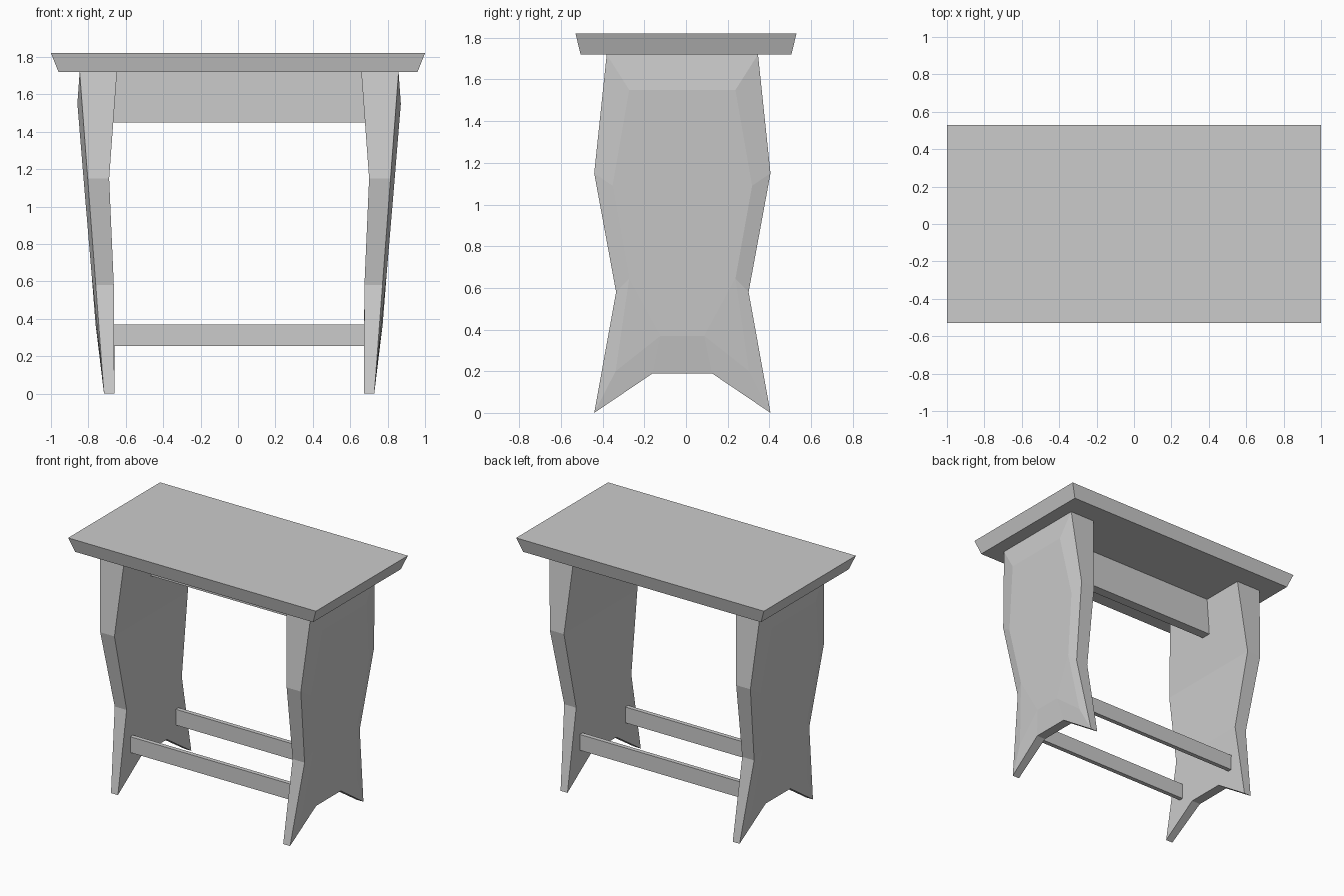
import bpy, bmesh

if "Cube" in bpy.data.objects:
    bpy.data.objects.remove(bpy.data.objects["Cube"])

CX, CY = 0.006, -0.0175   # centre of the understructure


def make_object(name, bm):
    bmesh.ops.recalc_face_normals(bm, faces=bm.faces)
    mesh = bpy.data.meshes.new(name)
    bm.to_mesh(mesh)
    bm.free()
    ob = bpy.data.objects.new(name, mesh)
    bpy.context.collection.objects.link(ob)
    return ob


def box(name, x, y, z0, z1, half_t, top_x=None):
    """Board along x; the top may be wider than the bottom."""
    bm = bmesh.new()
    bmesh.ops.create_cube(bm, size=2)
    for v in bm.verts:
        top = v.co.z > 0
        v.co = (CX + v.co.x * (top_x if top and top_x else x),
                y + v.co.y * half_t, z1 if top else z0)
    return make_object(name, bm)


# Table top with undercut edges
bm = bmesh.new()
bmesh.ops.create_cube(bm, size=2)
for v in bm.verts:
    top = v.co.z > 0
    v.co = (v.co.x * (1.0 if top else 0.96),
            v.co.y * (0.53 if top else 0.506), 1.82 if top else 1.72)
make_object("table_top", bm)

# Half profile of a side panel, top to bottom: top, hip, waist, foot, arch
EDGE = [(0.363, 1.72), (0.423, 1.15), (0.318, 0.58), (0.423, 0.0), (0.142, 0.19)]
INNER_X = [0.653, 0.695, 0.67, 0.667, 0.667]
# Raised field on the outer face: half width, height, bulge
FIELD = [(0.255, 1.55, 0.025), (0.335, 1.09, 0.022), (0.255, 0.645, 0.018),
         (0.32, 0.2, 0.006), (0.105, 0.37, 0.017)]


def outer_x(z):
    return 0.7225 + 0.0756 * z


def side_panel(name, side):
    bm = bmesh.new()

    def ring(points):
        half = [[bm.verts.new((CX + side * x, CY + s * y, z)) for x, y, z in points]
                for s in (1, -1)]
        return half[0] + half[1][::-1]

    def cap(r):
        for a in (0, 1):
            bm.faces.new((r[a], r[a + 1], r[8 - a], r[9 - a]))
        bm.faces.new((r[2], r[4], r[5], r[7]))
        bm.faces.new((r[2], r[3], r[4]))
        bm.faces.new((r[7], r[5], r[6]))

    inner = ring([(x, y, z) for x, (y, z) in zip(INNER_X, EDGE)])
    outer = ring([(outer_x(z), y, z) for y, z in EDGE])
    field = ring([(outer_x(z) + b, y, z) for y, z, b in FIELD])
    for a, b in ((inner, outer), (outer, field)):
        for i in range(10):
            j = (i + 1) % 10
            bm.faces.new((a[i], a[j], b[j], b[i]))
    cap(inner)
    cap(field)
    return make_object(name, bm)


side_panel("left_panel", -1)
side_panel("right_panel", 1)

# Central rail under the top and two low stretchers
box("top_rail", 0.68, CY, 1.45, 1.72, 0.036, top_x=0.66)
for label, s in (("front", -1), ("back", 1)):
    box(label + "_stretcher", 0.672, CY + s * 0.262, 0.255, 0.37, 0.016)
